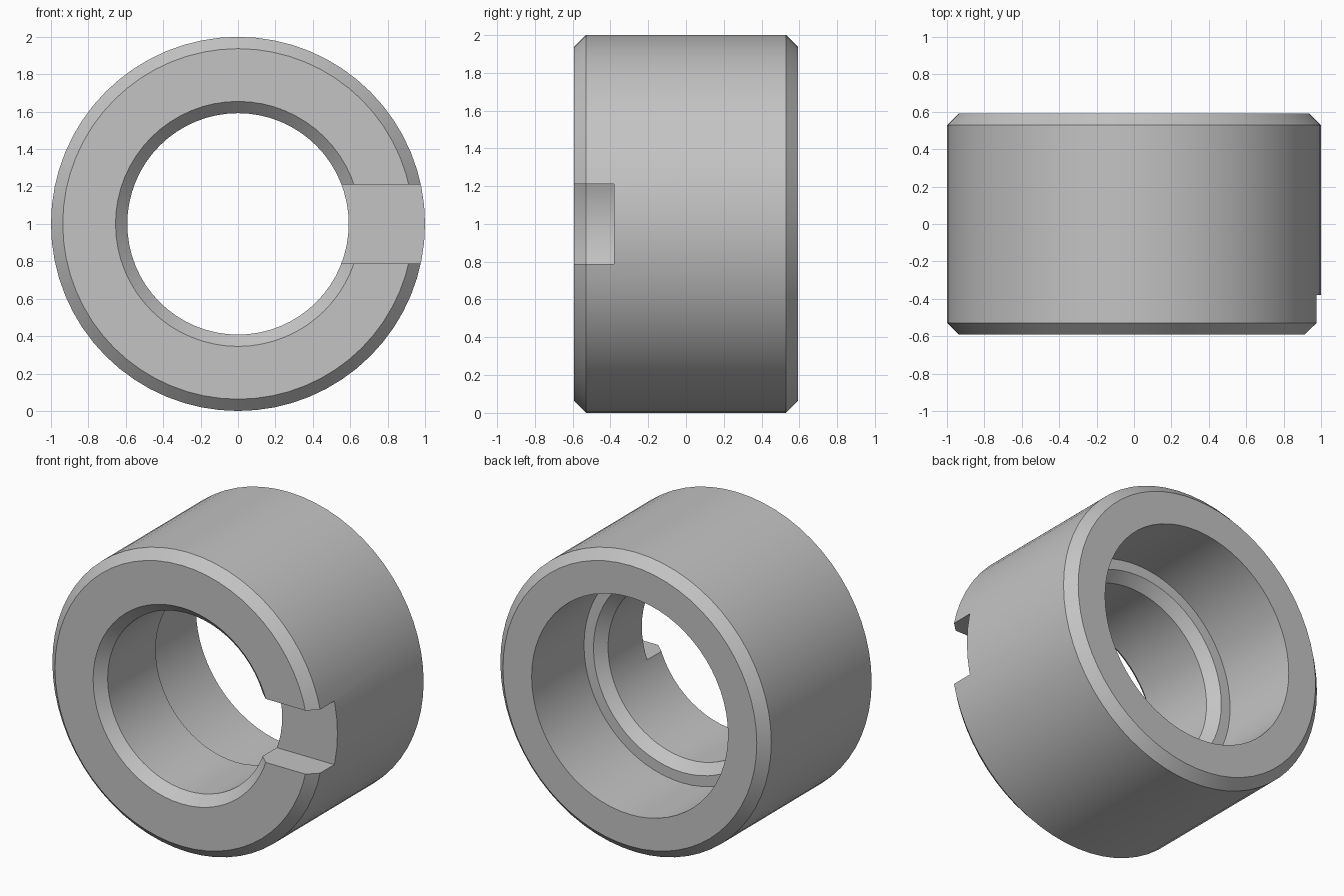
import bpy, bmesh, math

cube = bpy.data.objects.get("Cube")
if cube:
    bpy.data.objects.remove(cube, do_unlink=True)

SEGMENTS = 64
HALF = 0.592      # half of the collar length
BEVEL = 0.063     # chamfer size
BORE = 0.592      # narrow bore radius
COUNTERBORE = 0.725
STEP = 0.04       # where the wide bore ends

# Plain grey metal
steel = bpy.data.materials.new("grey_steel")
steel.use_nodes = True
GREY = (0.55, 0.55, 0.55, 1)
steel.diffuse_color = GREY
steel.node_tree.nodes["Principled BSDF"].inputs["Base Color"].default_value = GREY


def add_object(name, bm):
    bmesh.ops.recalc_face_normals(bm, faces=bm.faces)
    mesh = bpy.data.meshes.new(name)
    bm.to_mesh(mesh)
    bm.free()
    mesh.materials.append(steel)
    obj = bpy.data.objects.new(name, mesh)
    bpy.context.collection.objects.link(obj)
    return obj


# Collar: closed (radius, y) section turned about the y axis
section = [
    (BORE + BEVEL, -HALF), (1 - BEVEL, -HALF),
    (1, BEVEL - HALF), (1, HALF - BEVEL),
    (1 - BEVEL, HALF), (COUNTERBORE, HALF),
    (COUNTERBORE, STEP), (BORE + BEVEL, STEP),
    (BORE, STEP - BEVEL), (BORE, BEVEL - HALF),
]
bm = bmesh.new()
rings = []
for i in range(SEGMENTS):
    a = math.tau * i / SEGMENTS
    rings.append([bm.verts.new((r * math.cos(a), y, 1 + r * math.sin(a)))
                  for r, y in section])
for i in range(SEGMENTS):
    here, after = rings[i], rings[(i + 1) % SEGMENTS]
    for j in range(len(section)):
        k = (j + 1) % len(section)
        bm.faces.new((here[j], here[k], after[k], after[j]))
collar = add_object("slotted_collar", bm)

# Key slot across the front rim on the left side
bm = bmesh.new()
bmesh.ops.create_cube(bm, size=1)
bmesh.ops.scale(bm, vec=(0.9, 0.6, 0.424), verts=bm.verts)
bmesh.ops.translate(bm, vec=(0.75, -0.68, 1), verts=bm.verts)
cutter = add_object("slot_cutter", bm)
cutter.hide_render = True

slot = collar.modifiers.new("key_slot", 'BOOLEAN')
slot.operation = 'DIFFERENCE'
slot.solver = 'EXACT'
slot.object = cutter

bpy.ops.object.select_all(action='DESELECT')
collar.select_set(True)
bpy.context.view_layer.objects.active = collar
bpy.ops.object.modifier_apply(modifier=slot.name)
bpy.data.objects.remove(cutter, do_unlink=True)
bpy.ops.object.shade_smooth_by_angle(angle=math.radians(30))
